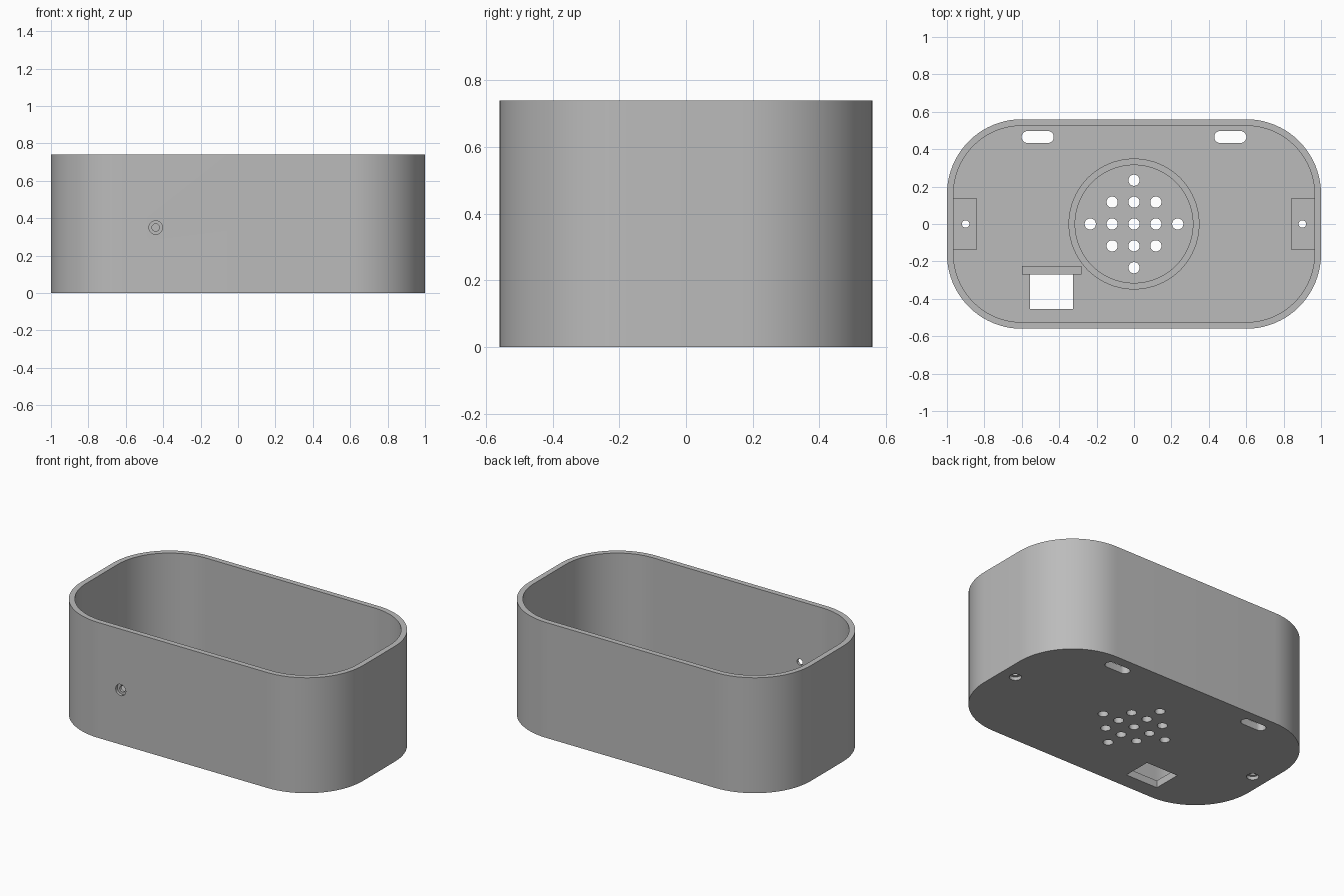
import bpy
import bmesh
from math import cos, sin, pi
from mathutils import Matrix

if "Cube" in bpy.data.objects:
    bpy.data.objects.remove(bpy.data.objects["Cube"])

grey = bpy.data.materials.new("plain grey")
grey.use_nodes = True
grey.diffuse_color = (0.5, 0.5, 0.5, 1)
grey.node_tree.nodes["Principled BSDF"].inputs["Base Color"].default_value = (0.5, 0.5, 0.5, 1)

LENGTH, WIDTH, HEIGHT = 2.0, 1.12, 0.74
WALL, FLOOR, CORNER = 0.035, 0.047, 0.4


def prism(name, length, width, z0, z1, radius=0.0, centre=(0, 0), steps=20):
    """Upright solid whose outline is a rectangle with rounded corners."""
    a, b = length / 2 - radius, width / 2 - radius
    points = []
    for quarter, (sx, sy) in enumerate([(1, 1), (-1, 1), (-1, -1), (1, -1)]):
        for i in range(steps + 1 if radius else 1):
            t = (quarter + i / steps) * pi / 2
            p = (sx * a + radius * cos(t), sy * b + radius * sin(t))
            if not points or (abs(p[0] - points[-1][0]) + abs(p[1] - points[-1][1])) > 1e-5:
                points.append(p)
    if abs(points[0][0] - points[-1][0]) + abs(points[0][1] - points[-1][1]) < 1e-5:
        points.pop()
    bm = bmesh.new()
    base = bm.faces.new([bm.verts.new((x + centre[0], y + centre[1], z0)) for x, y in points])
    top = bmesh.ops.extrude_face_region(bm, geom=[base])["geom"]
    bmesh.ops.translate(bm, vec=(0, 0, z1 - z0),
                        verts=[v for v in top if isinstance(v, bmesh.types.BMVert)])
    bmesh.ops.recalc_face_normals(bm, faces=bm.faces)
    mesh = bpy.data.meshes.new(name)
    bm.to_mesh(mesh)
    bm.free()
    obj = bpy.data.objects.new(name, mesh)
    bpy.context.collection.objects.link(obj)
    mesh.materials.append(grey)
    return obj


def rod(name, radius, z0, z1, centre=(0, 0), steps=8):
    return prism(name, 2 * radius, 2 * radius, z0, z1, radius, centre, steps)


def cut(obj, cutters):
    """Subtract each cutter from the object."""
    bpy.context.view_layer.objects.active = obj
    for cutter in cutters:
        mod = obj.modifiers.new("cut", "BOOLEAN")
        mod.operation = "DIFFERENCE"
        mod.solver = "EXACT"
        mod.object = cutter
        bpy.ops.object.modifier_apply(modifier=mod.name)


# Tub with rounded ends
tub = prism("tub", LENGTH, WIDTH, 0, HEIGHT, CORNER)
cavity = prism("cavity_cutter", LENGTH - 2 * WALL, WIDTH - 2 * WALL, FLOOR, HEIGHT + 0.1, CORNER - WALL)
cutters = [cavity]

# Speaker grille holes in a diamond
PITCH = 0.117
for i in range(-2, 3):
    for j in range(-2, 3):
        if abs(i) + abs(j) <= 2:
            cutters.append(rod("grille_cutter", 0.03, -0.1, 0.1, (i * PITCH, j * PITCH)))

# Hanging slots near the back, and the connector opening
for side in (-1, 1):
    cutters.append(prism("slot_cutter", 0.172, 0.064, -0.1, 0.1, 0.0319, (side * 0.515, 0.465), 8))
cutters.append(prism("opening_cutter", 0.23, 0.185, -0.1, 0.1, 0, (-0.44, -0.3625)))

# Counterbored screw holes in the floor
screw_cutters = []
for side in (-1, 1):
    screw_cutters.append(rod("screw_cutter", 0.02, -0.1, 0.5, (side * 0.9, 0)))
    screw_cutters.append(rod("screw_head_cutter", 0.036, -0.1, 0.022, (side * 0.9, 0)))
cutters += screw_cutters

# Counterbored hole in the front wall
for radius, depth in ((0.02, 0.1), (0.036, 0.018)):
    hole = rod("front_hole_cutter", radius, -depth, 0.1)
    hole.data.transform(Matrix.Translation((-0.44, -WIDTH / 2, 0.35)) @ Matrix.Rotation(pi / 2, 4, "X"))
    cutters.append(hole)

cut(tub, cutters)

# Ring that holds the speaker
ring = rod("speaker_ring", 0.35, FLOOR - 0.01, 0.13, steps=20)
bore = rod("ring_cutter", 0.315, -0.1, 0.3, steps=20)
cut(ring, [bore])
cutters.append(bore)

# Upright rib behind the connector opening
rib = prism("connector_rib", 0.32, 0.045, FLOOR - 0.01, 0.17, 0, (-0.44, -0.2475))

# Screw blocks at both ends
parts = [tub, ring, rib]
for side, label in ((1, "left"), (-1, "right")):
    block = prism(label + "_screw_block", 0.13, 0.275, FLOOR - 0.01, 0.18, 0, (side * 0.905, 0))
    cut(block, screw_cutters)
    parts.append(block)

for cutter in cutters:
    bpy.data.objects.remove(cutter)

# Smooth curves, sharp rims
bpy.ops.object.select_all(action="DESELECT")
for part in parts:
    part.select_set(True)
bpy.context.view_layer.objects.active = tub
bpy.ops.object.shade_smooth_by_angle(angle=pi / 6)
